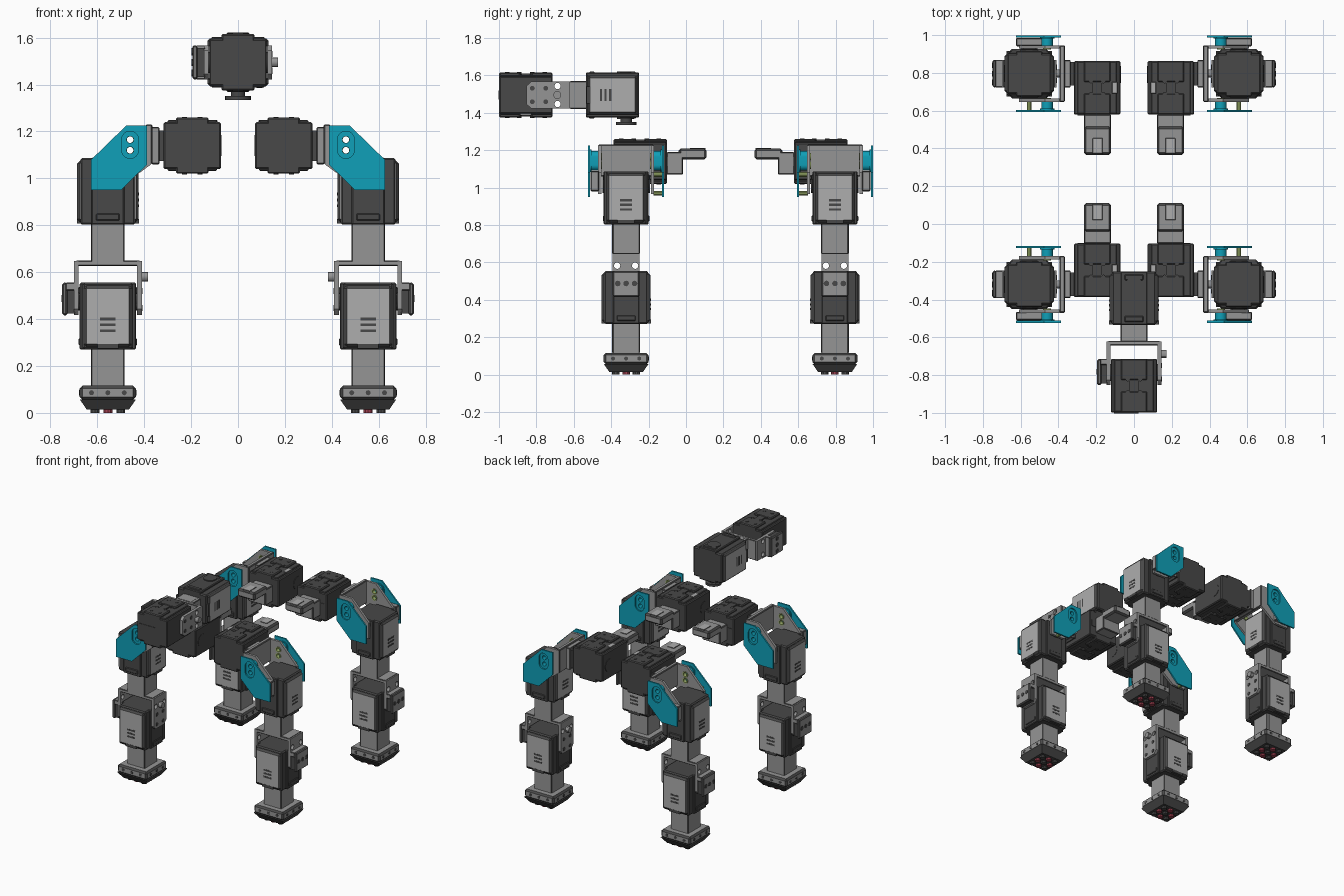
import bpy, bmesh
from math import radians, cos, sin, pi
from mathutils import Matrix, Vector

if "Cube" in bpy.data.objects:
    bpy.data.objects.remove(bpy.data.objects["Cube"])

MATS = []
for n, c in [("dark_grey", (.065, .065, .065)), ("mid_grey", (.30, .30, .30)), ("light_grey", (.42, .42, .42)),
             ("teal", (.005, .35, .48)), ("lime", (.35, .45, .15)), ("red", (.35, .05, .08))]:
    m = bpy.data.materials.new(n)
    m.diffuse_color = (*c, 1)
    m.use_nodes = True
    m.node_tree.nodes["Principled BSDF"].inputs["Base Color"].default_value = m.diffuse_color
    MATS.append(m)
DARK, MID, LIGHT, TEAL, LIME, RED = range(6)
T = lambda x, y, z: Matrix.Translation((x, y, z))


def box(bm, mat, c, s, bevel=0.0):
    vs = bmesh.ops.create_cube(bm, size=1, matrix=T(*c) @ Matrix.Diagonal((*s, 1)))["verts"]
    for f in {f for v in vs for f in v.link_faces}:
        f.material_index = mat
    if bevel:
        edges = list({e for v in vs for e in v.link_edges})
        bmesh.ops.bevel(bm, geom=edges, offset=bevel, segments=1, profile=.5, affect='EDGES')
    return vs


def span(bm, mat, x, y, z, bevel=0.0):
    """Box given by its (low, high) limits."""
    return box(bm, mat, [(a + b) / 2 for a, b in (x, y, z)], [b - a for a, b in (x, y, z)], bevel)


def cyl(bm, mat, c, axis, r, depth, seg=16):
    rot = {'x': Matrix.Rotation(pi / 2, 4, 'Y'), 'y': Matrix.Rotation(pi / 2, 4, 'X'), 'z': Matrix()}[axis]
    vs = bmesh.ops.create_cone(bm, cap_ends=True, segments=seg, radius1=r, radius2=r,
                               depth=depth, matrix=T(*c) @ rot)["verts"]
    for f in {f for v in vs for f in v.link_faces}:
        f.material_index = mat


def circle(a, b, r, n=14):
    return [(a + r * cos(2 * pi * i / n), b + r * sin(2 * pi * i / n)) for i in range(n)]


def pill(a, b, r, half, n=16):
    return [(a + r * cos(pi * i / n), b + half + r * sin(pi * i / n)) for i in range(n + 1)] + \
           [(a - r * cos(pi * i / n), b - half - r * sin(pi * i / n)) for i in range(n + 1)]


def plate(bm, mat, axis, c0, c1, outline, holes=()):
    """Flat outline with holes, extruded along axis from c0 to c1."""
    put = (lambda p, c: (c, *p)) if axis == 'x' else (lambda p, c: (p[0], c, p[1]))
    caps, faces = ([], []), []
    for loop in (outline, *holes):
        rings = [[bm.verts.new(put(p, c)) for p in loop] for c in (c0, c1)]
        for i in range(len(loop)):
            j = i - 1
            faces.append(bm.faces.new((rings[0][j], rings[0][i], rings[1][i], rings[1][j])))
            for k in (0, 1):
                caps[k].append(bm.edges.get((rings[k][j], rings[k][i])))
    for edges in caps:
        geo = bmesh.ops.triangle_fill(bm, use_beauty=True, edges=edges)["geom"]
        faces += [g for g in geo if isinstance(g, bmesh.types.BMFace)]
    for f in faces:
        f.material_index = mat


def make(name, build, matrix):
    bm = bmesh.new()
    build(bm)
    bm.transform(matrix)
    bmesh.ops.recalc_face_normals(bm, faces=bm.faces)
    me = bpy.data.meshes.new(name)
    bm.to_mesh(me)
    bm.free()
    for m in MATS:
        me.materials.append(m)
    me.polygons.foreach_set("use_smooth", [True] * len(me.polygons))
    me.set_sharp_from_angle(angle=radians(30))
    bpy.context.collection.objects.link(bpy.data.objects.new(name, me))


# Motor with light cover plates on local +-y; output end is local -z
def plated_motor(bm):
    box(bm, DARK, (0, 0, 0), (.215, .235, .285), .008)
    box(bm, DARK, (0, 0, 0), (.24, .14, .285), .005)
    box(bm, LIGHT, (0, 0, 0), (.205, .262, .262), .012)
    for z in (-.012, -.037, -.062):
        box(bm, DARK, (0, 0, z), (.065, .2645, .012))
    for s in (-1, 1):
        box(bm, DARK, (0, 0, s * .11), (.25, .10, .03), .004)
        box(bm, DARK, (0, s * .12, -.128), (.09, .024, .02))
    cyl(bm, DARK, (0, 0, .07), 'x', .045, .254, 20)


# Motor without covers, with raised rails on local +-y
def bare_motor(bm):
    box(bm, DARK, (0, 0, 0), (.245, .2, .285), .006)
    box(bm, DARK, (0, 0, 0), (.21, .216, .275), .004)
    for s in (-1, 1):
        box(bm, DARK, (0, 0, s * .086), (.14, .24, .113), .006)
        box(bm, DARK, (0, 0, s * .05), (.05, .232, .12))
        for x in (-.033, .033):
            for z in (.035, .1):
                cyl(bm, DARK, (x, 0, s * z), 'y', .012, .245, 10)
    box(bm, LIGHT, (.092, .06, 0), (.032, .1, .065), .004)
    box(bm, DARK, (-.04, 0, -.1425), (.13, .05, .006))
    cyl(bm, DARK, (0, 0, .07), 'x', .045, .25, 20)


# U bracket around a motor, with hub block on local -x
def u_bracket(bm):
    arm = [(-.0725, .235), (-.0725, .03), (-.05, .005), (.05, .005), (.0725, .03), (.0725, .235)]
    holes = [circle(y, .17, .017) for y in (-.048, .048)]
    for s in (-1, 1):
        plate(bm, MID, 'x', s * .125, s * .145, arm, holes)
        for y in (-.036, .036):
            for z in (.035, .107):
                cyl(bm, DARK, (s * .145, y, z), 'x', .013, .006, 12)
    span(bm, MID, (-.137, .137), (-.0725, .0725), (.214, .2375), .004)
    span(bm, DARK, (-.18, -.14), (-.062, .062), (.012, .135))
    span(bm, MID, (-.195, -.172), (-.0725, .0725), (.003, .1425), .008)
    span(bm, MID, (-.18, -.14), (-.0725, .0725), (.11, .1425), .004)
    for y in (-.045, 0, .045):
        cyl(bm, DARK, (-.195, y, .075), 'x', .015, .005, 12)
    cyl(bm, MID, (.158, 0, .168), 'x', .021, .026, 12)


def stub(length):
    def build(bm):
        box(bm, MID, (0, 0, 0), (.142, .145, length), .004)
        box(bm, MID, (0, 0, 0), (.10, .149, length * .9))
    return build


def foot(bm):
    box(bm, MID, (0, 0, .086), (.24, .24, .06), .012)
    for v in box(bm, DARK, (0, 0, .036), (.24, .24, .044)):
        if v.co.z < .03:
            v.co.x *= .75
            v.co.y *= .75
    for i in range(-1, 2):
        for j in range(-1, 2):
            cyl(bm, RED if (i + j) % 2 else DARK, (i * .055, j * .055, .009), 'z', .02, .018, 10)
            for s in (-1, 1):
                cyl(bm, DARK, (i * .07, s * .119, .086), 'y', .011, .006, 8)
                cyl(bm, DARK, (s * .119, i * .07, .086), 'x', .011, .006, 8)


# Hip yoke: y is relative to the leg, x and z are absolute for the left leg
SIDE = [(-.477, 1.225), (-.387, 1.225), (-.387, 1.06), (-.498, .95), (-.626, .95), (-.626, 1.08)]
PEG = (1.165, 1.12)


def hip_yoke(bm):
    arm = [(-.47, 1.225), (-.37, 1.225), (-.37, 1.06), (-.50, .965), (-.61, .965), (-.61, 1.08)]
    for s in (-1, 1):
        plate(bm, MID, 'y', s * .132, s * .15, arm, [circle(-.46, z, .015) for z in PEG])
        for z in PEG:
            plate(bm, LIME, 'y', s * .128, s * .155, circle(-.46, z, .021), [circle(-.46, z, .014)])
    span(bm, MID, (-.395, -.365), (-.15, .15), (1.06, 1.23), .006)
    span(bm, MID, (-.37, -.335), (-.0725, .0725), (1.06, 1.22), .005)
    span(bm, DARK, (-.34, -.31), (-.062, .062), (1.075, 1.205))
    span(bm, MID, (-.625, -.485), (-.19, -.145), (.98, 1.09), .006)


def hip_guard(s):
    def build(bm):
        plate(bm, TEAL, 'y', s * .192, s * .203, SIDE, [pill(-.46, 1.143, .036, .022)])
        holes = [circle(-.46, z, .015) for z in PEG]
        plate(bm, TEAL, 'y', s * .15, s * .194, pill(-.46, 1.143, .03, .022), holes)
        plate(bm, TEAL, 'y', s * .185, s * .193, pill(-.46, 1.143, .038, .022), holes)
        if s > 0:
            for z in (1.07, .97):
                cyl(bm, LIME, (-.555, .17, z), 'y', .013, .05, 10)
    return build


def hip_arm(bm):
    span(bm, MID, (-.0725, .0725), (-.105, -.015), (-.07, .05), .006)
    span(bm, MID, (-.0725, .0725), (-.04, .11), (.01, .07), .012)
    span(bm, LIGHT, (-.028, .028), (.02, .105), (.05, .073), .004)


# Four mirrored legs
LX, LY, MY = -.555, -.32, .238
for sx, a in ((1, "left"), (-1, "right")):
    for sy, b in ((1, "front"), (-1, "back")):
        mir = T(0, MY, 0) @ Matrix.Diagonal((sx, sy, 1, 1)) @ T(0, -MY, 0)
        tag = f"{b}_{a}_"
        base = mir @ T(LX, LY, 0)
        make(tag + "foot", foot, base)
        make(tag + "ankle", stub(.17), base @ T(0, 0, .195))
        make(tag + "shin_motor", plated_motor, base @ T(0, 0, .4125))
        make(tag + "knee_bracket", u_bracket, base @ T(0, 0, .4125))
        make(tag + "thigh", stub(.17), base @ T(0, 0, .725))
        make(tag + "thigh_motor", plated_motor, base @ T(0, 0, .945) @ Matrix.Rotation(pi / 2, 4, 'Z'))
        yoke = mir @ T(0, LY, 0)
        make(tag + "hip_yoke", hip_yoke, yoke)
        make(tag + "hip_guard_outer", hip_guard(-1), yoke)
        make(tag + "hip_guard_inner", hip_guard(1), yoke)
        make(tag + "hip_motor", bare_motor, mir @ T(-.195, -.245, 1.14) @ Matrix.Rotation(pi / 2, 4, 'X'))
        make(tag + "hip_arm", hip_arm, mir @ T(-.193, 0, 1.14))


# Neck and head
def neck_knob(bm):
    cyl(bm, DARK, (0, -.32, 1.343), 'z', .055, .016, 24)
    cyl(bm, DARK, (0, -.32, 1.363), 'z', .03, .04, 20)


swap = Matrix(((0, 1, 0, 0), (0, 0, 1, 0), (1, 0, 0, 0), (0, 0, 0, 1)))
lay = Matrix.Rotation(-pi / 2, 4, 'X')
make("neck_motor", plated_motor, T(0, -.393, 1.495) @ swap)
make("neck_knob", neck_knob, Matrix())
make("neck_stub", stub(.1), T(0, -.573, 1.495) @ lay)
make("head_bracket", u_bracket, T(0, -.8565, 1.495) @ lay)
make("head_motor", bare_motor, T(0, -.8565, 1.495) @ lay)
